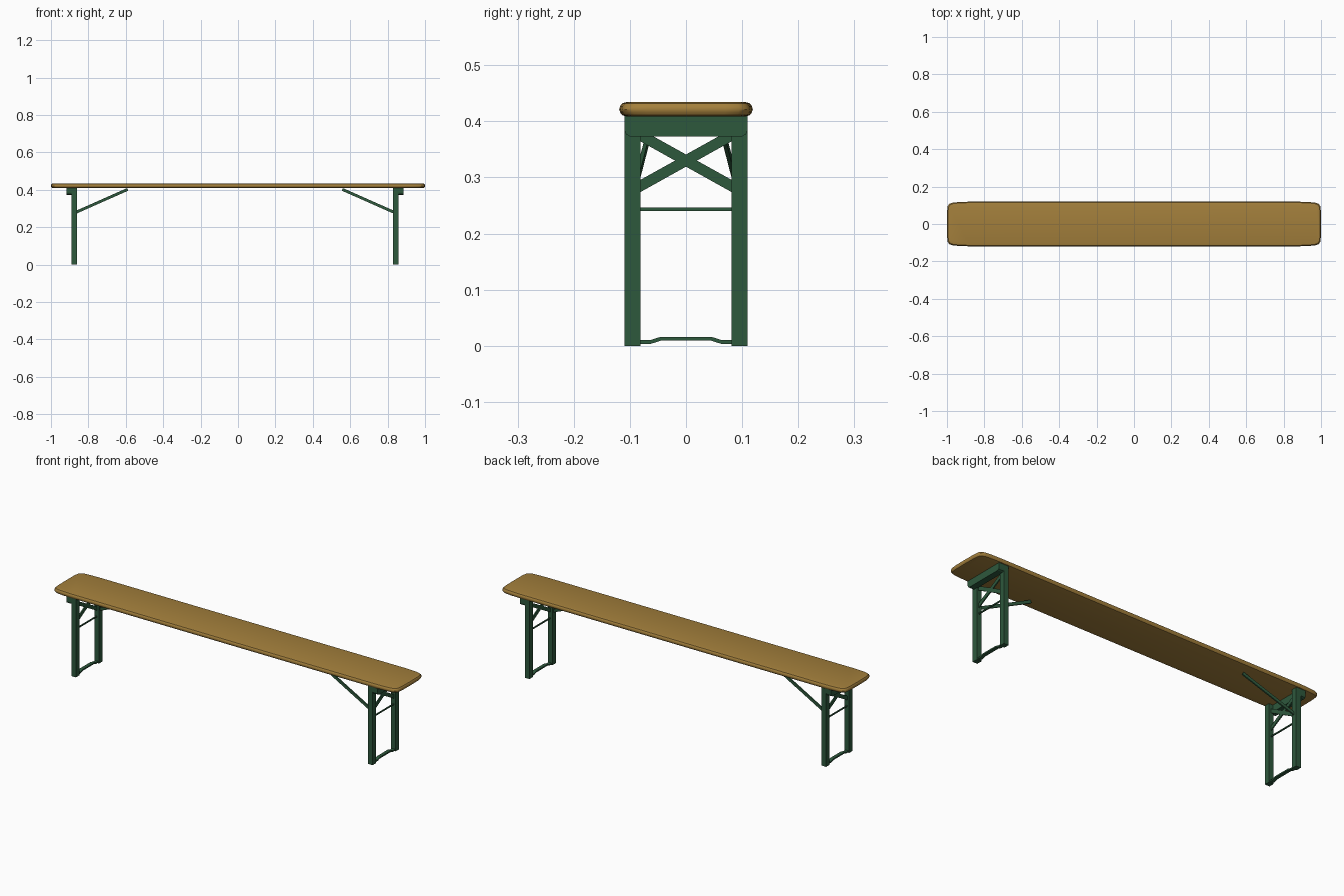
import bpy, bmesh, math
from mathutils import Vector, Matrix

if "Cube" in bpy.data.objects:
    bpy.data.objects.remove(bpy.data.objects["Cube"])


def material(name, rgb):
    m = bpy.data.materials.new(name)
    m.diffuse_color = (*rgb, 1)
    m.use_nodes = True
    m.node_tree.nodes["Principled BSDF"].inputs["Base Color"].default_value = m.diffuse_color
    return m


WOOD = material("varnished wood", (0.37, 0.215, 0.045))
GREEN = material("green steel", (0.027, 0.098, 0.046))


def finish(bm, name, mat, matrix=Matrix()):
    bmesh.ops.recalc_face_normals(bm, faces=bm.faces)
    mesh = bpy.data.meshes.new(name)
    bm.to_mesh(mesh)
    bm.free()
    mesh.materials.append(mat)
    ob = bpy.data.objects.new(name, mesh)
    ob.matrix_world = matrix
    bpy.context.collection.objects.link(ob)
    return ob


def box(name, lo, hi, place):
    bm = bmesh.new()
    lo, hi = Vector(lo), Vector(hi)
    size = Matrix.Diagonal((*(hi - lo), 1))
    bmesh.ops.create_cube(bm, size=1, matrix=Matrix.Translation((lo + hi) / 2) @ size)
    return finish(bm, name, GREEN, place)


def bar(name, p, q, width, thick, flat_dir, place):
    """Flat bar from p to q; flat_dir is roughly its thin direction."""
    p, q = Vector(p), Vector(q)
    d = (q - p).normalized()
    side = d.cross(Vector(flat_dir)).normalized()
    thin = side.cross(d)
    rot = Matrix((d, side, thin)).transposed().to_4x4()
    bm = bmesh.new()
    bmesh.ops.create_cube(bm, size=1, matrix=Matrix.Translation((p + q) / 2) @ rot
                          @ Matrix.Diagonal(((q - p).length, width, thick, 1)))
    return finish(bm, name, GREEN, place)


def extrude_x(name, outline, x0, x1, place):
    """Closed (y, z) outline extruded along x."""
    bm = bmesh.new()
    f = bm.faces.new([bm.verts.new((x0, y, z)) for y, z in outline])
    ext = bmesh.ops.extrude_face_region(bm, geom=[f])["geom"]
    bmesh.ops.translate(bm, vec=(x1 - x0, 0, 0),
                        verts=[v for v in ext if isinstance(v, bmesh.types.BMVert)])
    return finish(bm, name, GREEN, place)


# Seat: softly rounded plan, lofted through a bulged edge profile
quarter = [(1.0, 0.0), (0.999, 0.07), (0.996, 0.095), (0.987, 0.108),
           (0.97, 0.114), (0.94, 0.117), (0.89, 0.119)]
plan = quarter + [(-x, y) for x, y in reversed(quarter[1:])]
plan += [(-x, -y) for x, y in quarter] + [(x, -y) for x, y in reversed(quarter[1:])]
# drop the duplicated middle points
plan = list(dict.fromkeys((x, y + 0.0) for x, y in plan))
edge = [(0.012, 0.409), (0.005, 0.411), (0.0015, 0.416), (0, 0.4215),
        (0.0015, 0.427), (0.005, 0.432), (0.012, 0.434)]
bm = bmesh.new()
rings = [[bm.verts.new((x * (1 - d), y * (0.119 - d) / 0.119, z)) for x, y in plan]
         for d, z in edge]
n = len(plan)
for a, b in zip(rings, rings[1:]):
    for i in range(n):
        bm.faces.new((a[i], a[(i + 1) % n], b[(i + 1) % n], b[i]))
bm.faces.new(rings[0])
bm.faces.new(rings[-1])
seat = finish(bm, "seat", WOOD)
bpy.context.view_layer.objects.active = seat
seat.select_set(True)
bpy.ops.object.shade_smooth_by_angle(angle=math.radians(35))

# Two folding leg frames, the second turned half round
IN, OUT, MID = 0.846, 0.873, 0.860
for end, turn in (("right", 0), ("left", math.pi)):
    place = Matrix.Translation((-0.016, 0, 0)) @ Matrix.Rotation(turn, 4, 'Z')

    # legs
    for tag, s in (("front", -1), ("back", 1)):
        ys = sorted((s * 0.081, s * 0.11))
        box(f"{end}_{tag}_leg", (IN, ys[0], 0), (OUT, ys[1], 0.41), place)

    # hinge bracket with rounded lower corners
    half = [(0.11, 0.411), (0.11, 0.385), (0.107, 0.377), (0.10, 0.373)]
    extrude_x(f"{end}_bracket", half + [(-y, z) for y, z in reversed(half)],
              OUT - 0.004, 0.902, place)

    # crossed bars between the legs
    for tag, s in (("a", -1), ("b", 1)):
        bar(f"{end}_cross_bar_{tag}", (MID, s * 0.088, 0.281), (MID, -s * 0.088, 0.379),
            0.019, 0.006, (1, 0, 0), place)

    # thin rung
    box(f"{end}_rung", (MID - 0.003, -0.085, 0.240), (MID + 0.003, 0.085, 0.246), place)

    # bent foot bar
    low = [(-0.085, 0.003), (-0.064, 0.003), (-0.045, 0.009),
           (0.045, 0.009), (0.064, 0.003), (0.085, 0.003)]
    extrude_x(f"{end}_foot_bar", low + [(y, z + 0.007) for y, z in reversed(low)],
              MID - 0.009, MID + 0.009, place)

    # folding stay from one leg to the seat underside
    bar(f"{end}_stay", (IN + 0.008, -0.092, 0.278), (0.574, -0.06, 0.402),
        0.015, 0.007, (0, 1, 0), place)
